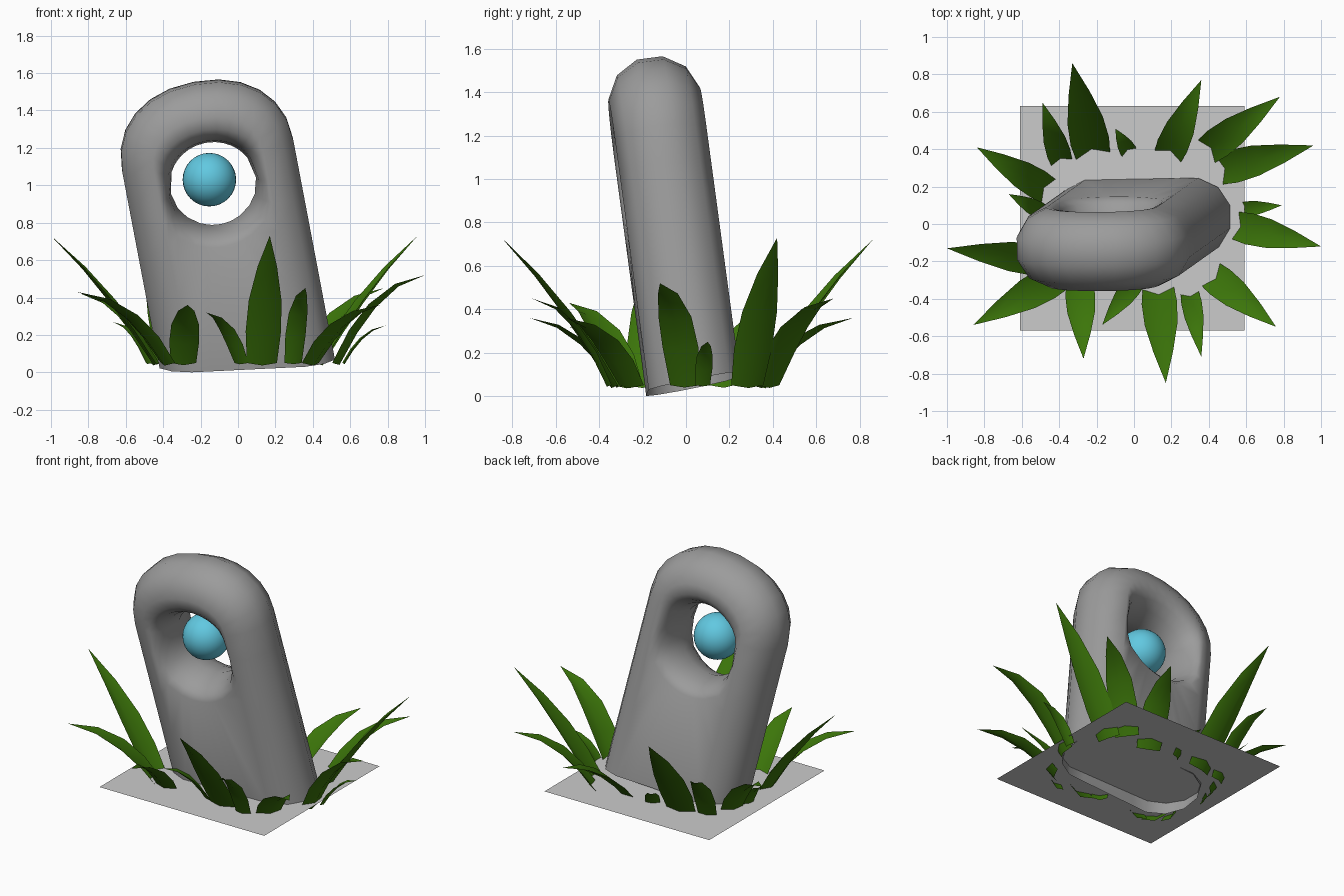
import bpy, bmesh, math
from mathutils import Vector, Matrix

if "Cube" in bpy.data.objects:
    bpy.data.objects.remove(bpy.data.objects["Cube"])


def material(name, rgb):
    m = bpy.data.materials.new(name)
    m.diffuse_color = (*rgb, 1)
    m.use_nodes = True
    m.node_tree.nodes["Principled BSDF"].inputs["Base Color"].default_value = m.diffuse_color
    return m


def add_object(name, verts, faces, mat=None, angle=50):
    me = bpy.data.meshes.new(name)
    me.from_pydata(verts, [], faces)
    bm = bmesh.new()
    bm.from_mesh(me)
    bmesh.ops.recalc_face_normals(bm, faces=bm.faces)
    bm.to_mesh(me)
    bm.free()
    ob = bpy.data.objects.new(name, me)
    bpy.context.collection.objects.link(ob)
    if mat:
        me.materials.append(mat)
    bpy.ops.object.select_all(action='DESELECT')
    ob.select_set(True)
    bpy.context.view_layer.objects.active = ob
    bpy.ops.object.shade_smooth_by_angle(angle=math.radians(angle))
    return ob


green = material("leaf_green", (0.045, 0.18, 0.003))
blue = material("orb_blue", (0.12, 0.58, 0.75))
grey = material("stone_grey", (0.33, 0.33, 0.33))

# --- standing stone: loops running round the hole, open at the base ---
HOLE_Z, HOLE_R = 0.965, 0.232
SIDE_Z = (0.4, 0.68, 0.82, 0.95)
BASE = 7


def outline(inset):
    """Front outline with arched top, moved in at the sides and top only."""
    w, rise, spring = 0.465 - inset, 0.395 - inset, 1.12
    pts = [(-w + 2 * w * k / (BASE - 1), 0) for k in range(BASE)]
    pts += [(w, z) for z in SIDE_Z]
    for k in range(13):
        a = math.pi * k / 12
        c, s = math.cos(a), math.sin(a)
        pts.append((w * math.copysign(abs(c) ** 0.92, c), spring + rise * max(s, 0) ** 0.92))
    pts += [(-w, z) for z in reversed(SIDE_Z)]
    return pts


def rim(f):
    """Loop at the hole edge, flared outward by fraction f."""
    pts = []
    for x, z in outline(0.165):
        d = Vector((x, z - HOLE_Z))
        r = HOLE_R + f * min(0.1, 0.7 * (d.length - HOLE_R))
        d = d.normalized() * r
        pts.append((d.x, d.y * 0.96 + HOLE_Z))
    return pts


half = [(rim(0.25), 0.11), (rim(0.6), 0.175), (rim(1), 0.203),
        (outline(0.165), 0.213), (outline(0.06), 0.16), (outline(0), 0.06)]
rows = [(rim(0), 0)] + [(p, -y) for p, y in half] + [(p, y) for p, y in reversed(half)]
n, m = len(rows[0][0]), len(rows)
verts = [Vector((x, y, z)) for pts, y in rows for x, z in pts]
faces = [(r * n + k, r * n + (k + 1) % n, (r + 1) % m * n + (k + 1) % n, (r + 1) % m * n + k)
         for r in range(m) for k in range(n)
         if not (4 <= r <= 8 and k < BASE - 1)]          # leave the base open
up = Vector((-0.19, -0.135, 1)).normalized()
side = Vector((1, 0, 0.19)).normalized()
lean = Matrix((side, up.cross(side), up)).transposed()
foot = [v.z == 0 for v in verts]
verts = [lean @ v + Vector((0.045, 0.03, 0.07)) for v in verts]
for v, is_foot in zip(verts, foot):
    if is_foot:                                          # uneven cut along the base
        v += up * ((0.05 + 0.05 * v.x + 0.2 * v.y - v.z) / up.z)
low = min(v.z for v in verts)
for v, is_foot in zip(verts, foot):
    if is_foot:
        v.z -= low
add_object("stone", verts, faces, grey)

# --- ground sheet ---
add_object("ground_sheet", [(-0.61, -0.57, 0.09), (0.59, -0.57, 0.09),
                            (0.59, 0.63, 0.09), (-0.61, 0.63, 0.09)], [(0, 1, 2, 3)])

# --- floating orb in the hole ---
bpy.ops.mesh.primitive_uv_sphere_add(segments=32, ring_count=16, radius=0.143,
                                     location=(-0.153, -0.11, 1.03))
orb = bpy.context.object
orb.name = "orb"
orb.data.materials.append(blue)
bpy.ops.object.shade_smooth()

# --- grass blades: base x, base y, tip x, tip y, tip z, width ---
blades = [
    (-0.22, 0.37, -0.33, 0.86, 0.72, 0.21), (-0.39, 0.34, -0.49, 0.65, 0.44, 0.13),
    (-0.46, 0.18, -0.84, 0.41, 0.42, 0.16), (-0.50, 0.07, -0.67, 0.16, 0.27, 0.09),
    (-0.46, -0.20, -1.0, -0.13, 0.73, 0.17), (-0.40, -0.28, -0.86, -0.54, 0.43, 0.18),
    (-0.29, -0.33, -0.27, -0.72, 0.36, 0.16), (0.0, -0.32, -0.17, -0.54, 0.32, 0.11),
    (0.13, -0.35, 0.17, -0.85, 0.73, 0.19), (0.30, -0.38, 0.36, -0.71, 0.45, 0.11),
    (0.41, -0.27, 0.76, -0.55, 0.36, 0.17), (0.55, -0.01, 1.0, -0.12, 0.52, 0.17),
    (0.59, 0.08, 0.79, 0.10, 0.25, 0.08), (0.46, 0.29, 0.96, 0.42, 0.73, 0.18),
    (0.39, 0.39, 0.78, 0.68, 0.45, 0.17), (0.18, 0.36, 0.36, 0.77, 0.36, 0.17),
    (-0.03, 0.39, -0.10, 0.51, 0.21, 0.09)]
STEPS = [(0, 0.85), (0.22, 1.0), (0.45, 0.92), (0.72, 0.55)]
gv, gf = [], []
for bx, by, tx, ty, tz, w in blades:
    base, tip = Vector((bx, by, 0.05)), Vector((tx, ty, tz))
    out = Vector((tx - bx, ty - by, 0)).normalized()
    base -= out * 0.03
    ctrl = base.lerp(tip, 0.42)
    ctrl.z = tz * (0.62 if tz > 0.6 else 0.95)
    across = Vector((-out.y, out.x, 0))
    s = len(gv)
    for t, k in STEPS:
        p = base * (1 - t) ** 2 + ctrl * 2 * t * (1 - t) + tip * t * t
        tangent = (ctrl - base).lerp(tip - ctrl, t).normalized()
        fold = across.cross(tangent) * 0.17 * w * k
        e = across * w * k / 2
        gv += [p - e, p + fold, p + e]
    gv.append(tip)
    for i in range(len(STEPS) - 1):
        for j in (0, 1):
            a = s + 3 * i + j
            gf.append((a, a + 1, a + 4, a + 3))
    last = s + 3 * (len(STEPS) - 1)
    gf += [(last, last + 1, last + 3), (last + 1, last + 2, last + 3)]
add_object("grass_blades", gv, gf, green, 60)
